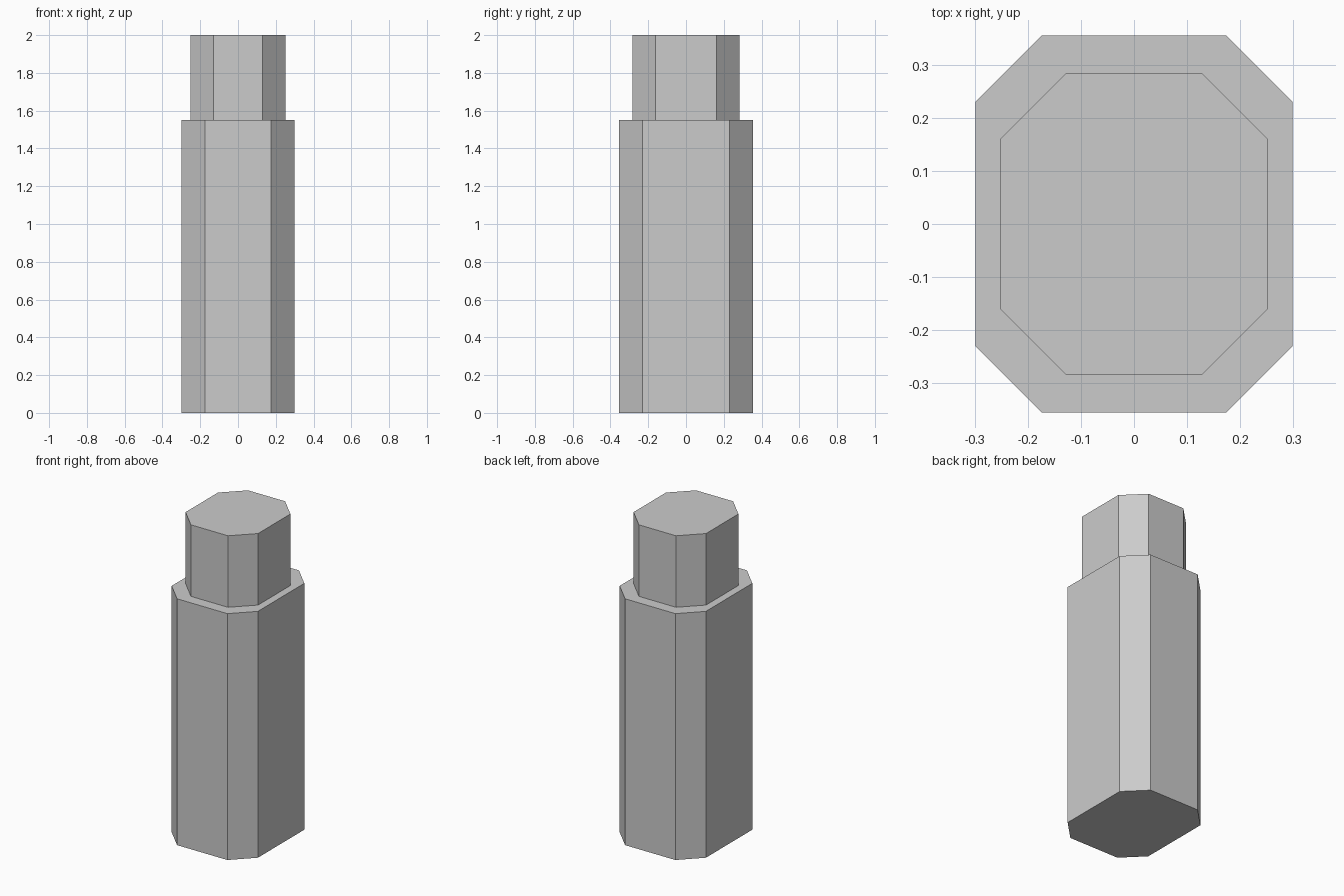
import bpy, bmesh

cube = bpy.data.objects.get("Cube")
if cube:
    bpy.data.objects.remove(cube, do_unlink=True)

grey = bpy.data.materials.new("plain grey")
grey.use_nodes = True
colour = (0.6, 0.6, 0.6, 1)
grey.diffuse_color = colour
grey.node_tree.nodes["Principled BSDF"].inputs["Base Color"].default_value = colour


def chamfered_column(name, half_x, half_y, chamfer, bottom, top):
    """Upright block with its four vertical corners cut at 45 degrees."""
    cx, cy = half_x - chamfer, half_y - chamfer
    outline = [(cx, -half_y), (half_x, -cy), (half_x, cy), (cx, half_y),
               (-cx, half_y), (-half_x, cy), (-half_x, -cy), (-cx, -half_y)]
    bm = bmesh.new()
    base = bm.faces.new([bm.verts.new((x, y, bottom)) for x, y in outline])
    raised = bmesh.ops.extrude_face_region(bm, geom=[base], use_keep_orig=True)
    verts = [v for v in raised["geom"] if isinstance(v, bmesh.types.BMVert)]
    bmesh.ops.translate(bm, verts=verts, vec=(0, 0, top - bottom))
    bmesh.ops.recalc_face_normals(bm, faces=bm.faces)
    mesh = bpy.data.meshes.new(name)
    bm.to_mesh(mesh)
    bm.free()
    mesh.materials.append(grey)
    obj = bpy.data.objects.new(name, mesh)
    bpy.context.collection.objects.link(obj)
    return obj


# Wide lower body and narrower upper neck
chamfered_column("body", 0.30, 0.356, 0.125, 0, 1.55)
chamfered_column("neck", 0.252, 0.284, 0.123, 1.55, 2)
